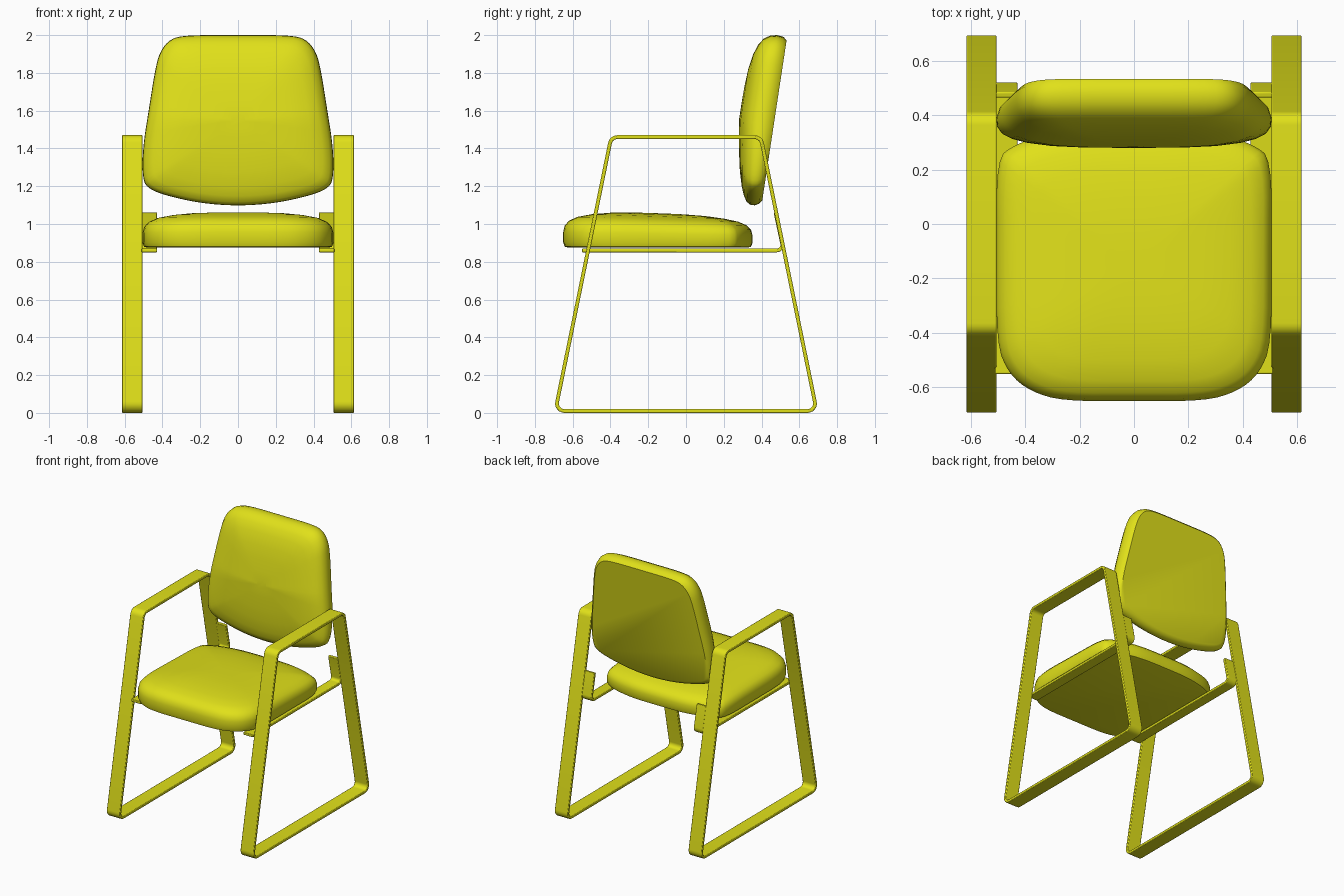
import bpy, bmesh, math
from mathutils import Vector

if "Cube" in bpy.data.objects:
    bpy.data.objects.remove(bpy.data.objects["Cube"])

yellow = bpy.data.materials.new("yellow")
yellow.diffuse_color = (0.75, 0.75, 0.01, 1)
yellow.use_nodes = True
yellow.node_tree.nodes["Principled BSDF"].inputs["Base Color"].default_value = yellow.diffuse_color


def finish(name, bm, angle):
    bmesh.ops.recalc_face_normals(bm, faces=bm.faces)
    mesh = bpy.data.meshes.new(name)
    bm.to_mesh(mesh)
    bm.free()
    mesh.materials.append(yellow)
    ob = bpy.data.objects.new(name, mesh)
    bpy.context.collection.objects.link(ob)
    bpy.ops.object.select_all(action='DESELECT')
    ob.select_set(True)
    bpy.context.view_layer.objects.active = ob
    bpy.ops.object.shade_smooth_by_angle(angle=math.radians(angle))
    return ob


def soft_outline(half, cuts=2):
    """Mirror a half outline and round it by corner cutting."""
    pts = [Vector(p) for p in half]
    pts += [Vector((-p.x, p.y)) for p in reversed(pts[1:-1])]
    for _ in range(cuts):
        nxt = pts[1:] + pts[:1]
        pts = [q for a, b in zip(pts, nxt) for q in (a.lerp(b, .25), a.lerp(b, .75))]
    return pts


def pad(name, half, centre, rings, place):
    """Cushion from scaled copies of an outline; place(u, v, h) gives the 3D point."""
    bm = bmesh.new()
    loops = []
    outline = soft_outline(half)
    c = Vector((0, centre))
    for s, h in rings:
        loops.append([bm.verts.new(place(*(c + (p - c) * s), h)) for p in outline])
    n = len(outline)
    for a, b in zip(loops, loops[1:]):
        for i in range(n):
            j = (i + 1) % n
            bm.faces.new((a[i], a[j], b[j], b[i]))
    bm.faces.new(loops[0])
    bm.faces.new(loops[-1])
    return finish(name, bm, 40)


def fillet(pts, r, closed, steps=6):
    """Round the corners of a path with arcs."""
    pts = [Vector(p) for p in pts]
    out = []
    for i, p in enumerate(pts):
        if not closed and i in (0, len(pts) - 1):
            out.append(p)
            continue
        a = (pts[i - 1] - p).normalized()
        b = (pts[(i + 1) % len(pts)] - p).normalized()
        half = a.angle(b) / 2
        c = p + (a + b).normalized() * r / math.sin(half)
        d0 = p + a * r / math.tan(half) - c
        d1 = p + b * r / math.tan(half) - c
        for k in range(steps + 1):
            out.append(c + Vector(d0.to_3d().slerp(d1.to_3d(), k / steps)[:2]).normalized() * r)
    return out


def strap(name, path, r, closed, x0, x1, t=0.02):
    """Flat bar bent along a path in the YZ plane, mirrored to both sides."""
    pts = fillet(path, r, closed)
    n = len(pts)
    bm = bmesh.new()
    secs = []
    for i, p in enumerate(pts):
        prv = pts[i - 1] if closed or i else p
        nxt = pts[(i + 1) % n] if closed or i < n - 1 else p
        d = (nxt - prv).normalized()
        nrm = Vector((-d.y, d.x)) * t / 2
        secs.append([bm.verts.new((x, *q)) for x, q in
                     ((x0, p - nrm), (x1, p - nrm), (x1, p + nrm), (x0, p + nrm))])
    for i in range(n if closed else n - 1):
        a, b = secs[i], secs[(i + 1) % n]
        for k in range(4):
            m = (k + 1) % 4
            bm.faces.new((a[k], a[m], b[m], b[k]))
    if not closed:
        bm.faces.new(secs[0])
        bm.faces.new(secs[-1])
    ob = finish(name, bm, 35)
    bev = ob.modifiers.new("soft_edges", 'BEVEL')
    bev.width, bev.segments, bev.limit_method = 0.004, 2, 'ANGLE'
    bev.angle_limit = math.radians(50)
    ob.modifiers.new("both_sides", 'MIRROR')
    return ob


# Side frames: closed trapezoid loops forming legs, runners and armrests
strap("side_frame", [(-.692, .01), (.692, .01), (.396, 1.46), (-.396, 1.46)],
      .04, True, .505, .615)

# Brackets under the seat, turned up along the back legs
strap("seat_bracket", [(-.55, .86), (.517, .86), (.474, 1.06)], .03, False, .428, .51)

# Seat cushion, slightly higher toward the front
pad("seat",
    [(0, -.65), (.26, -.65), (.38, -.615), (.46, -.55), (.505, -.44), (.505, -.1),
     (.505, .24), (.44, .29), (.34, .325), (.2, .35), (0, .352)], -.15,
    [(.95, 0), (.985, .005), (1, .025), (1, .075), (.985, .105), (.94, .13),
     (.85, .15), (.7, .165), (.5, .176), (.28, .181), (.1, .182)],
    lambda x, y, h: (x, y, .875 + h * (1 - .2 * (y + .15))))


# Backrest cushion: flat tilted back, bulging front that thins toward the bottom
def back_point(x, z, h):
    k = .65 + .35 * min(1, (z - 1.1) / .45)
    return (x, .40 + (z - 1.1) * .152 - h * k, z)


pad("backrest",
    [(0, 2), (.27, 2), (.36, 1.98), (.415, 1.91), (.44, 1.81), (.47, 1.62),
     (.505, 1.4), (.505, 1.23), (.47, 1.185), (.38, 1.15), (.2, 1.11), (0, 1.095)], 1.55,
    [(.94, 0), (.98, .02), (1, .055), (.995, .09), (.96, .122), (.89, .146),
     (.78, .165), (.6, .18), (.4, .186), (.2, .188), (.08, .188)], back_point)
